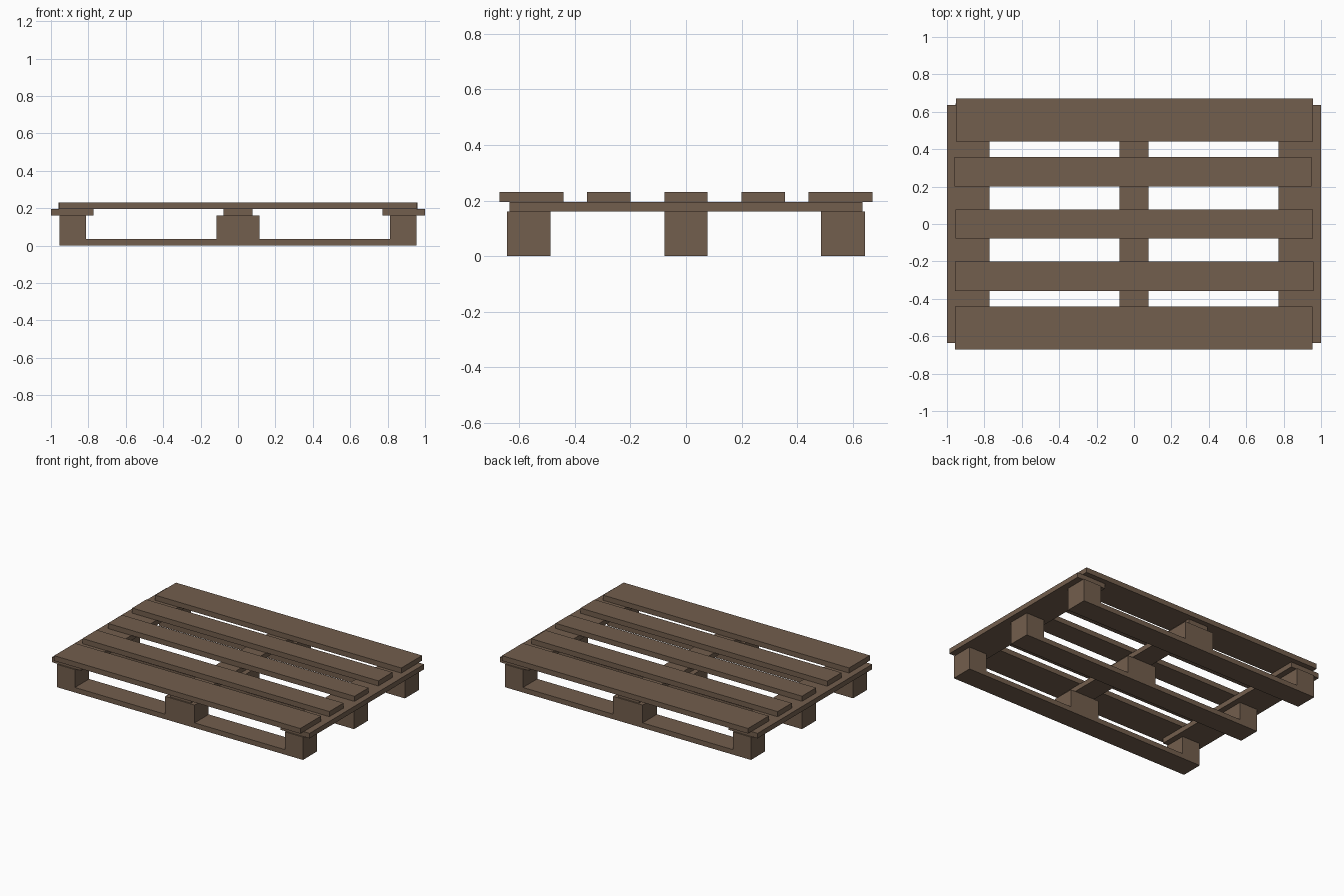
import bpy

if "Cube" in bpy.data.objects:
    bpy.data.objects.remove(bpy.data.objects["Cube"])

wood = bpy.data.materials.new("brown wood")
wood.diffuse_color = (0.171, 0.112, 0.074, 1)
wood.use_nodes = True
wood.node_tree.nodes["Principled BSDF"].inputs["Base Color"].default_value = wood.diffuse_color


def plank(name, x, y, z):
    """Box spanning the given (min, max) ranges."""
    spans = (x, y, z)
    bpy.ops.mesh.primitive_cube_add(size=1, location=[(a + b) / 2 for a, b in spans])
    ob = bpy.context.object
    ob.name = name
    ob.scale = [b - a for a, b in spans]
    bpy.ops.object.transform_apply(location=False, rotation=False, scale=True)
    ob.data.materials.append(wood)


# Heights of the layers
BASE, BLOCK, CROSS, DECK = (0, 0.035), (0.035, 0.16), (0.16, 0.195), (0.195, 0.231)

# Three runners: a base board with three spacer blocks on each
for row, y in (("front", (-0.644, -0.488)), ("middle", (-0.078, 0.078)), ("back", (0.486, 0.644))):
    plank(f"{row}_base_board", (-0.955, 0.955), y, BASE)
    for side, x in (("left", (-0.955, -0.814)), ("center", (-0.114, 0.114)), ("right", (0.814, 0.955))):
        plank(f"{row}_{side}_block", x, y, BLOCK)

# Cross boards running front to back
for side, x in (("left", (-1, -0.773)), ("center", (-0.078, 0.078)), ("right", (0.773, 1))):
    plank(f"{side}_cross_board", x, (-0.635, 0.635), CROSS)

# Deck boards, slightly uneven at the ends
deck = (((-0.956, 0.954), (-0.672, -0.442)),
        ((-0.957, 0.959), (-0.357, -0.2)),
        ((-0.955, 0.958), (-0.078, 0.078)),
        ((-0.961, 0.949), (0.2, 0.357)),
        ((-0.952, 0.958), (0.442, 0.672)))
for i, (x, y) in enumerate(deck, 1):
    plank(f"deck_board_{i}", x, y, DECK)
